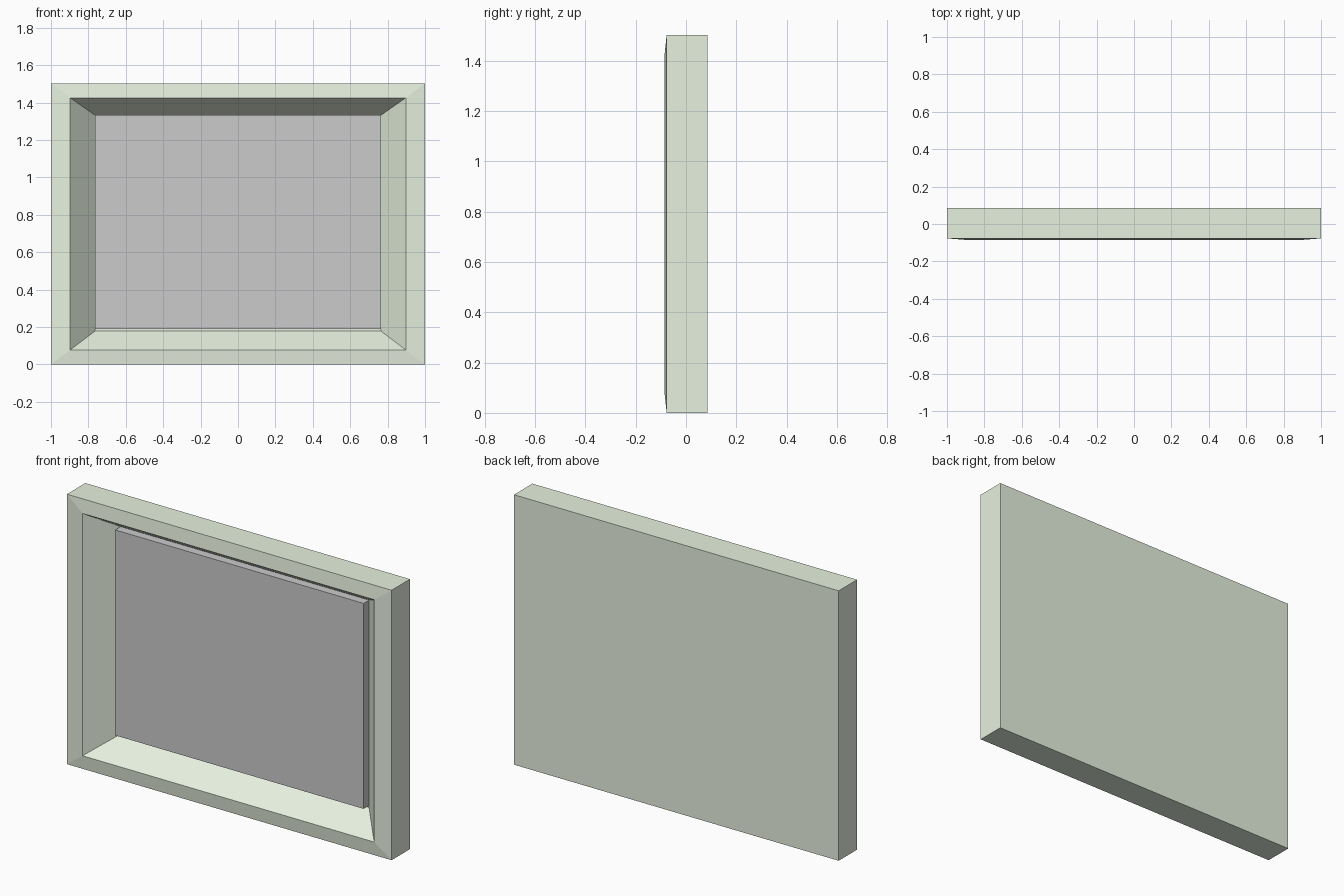
import bpy, bmesh

if "Cube" in bpy.data.objects:
    bpy.data.objects.remove(bpy.data.objects["Cube"])


def add_object(name, bm, color=None):
    bmesh.ops.recalc_face_normals(bm, faces=bm.faces)
    mesh = bpy.data.meshes.new(name)
    bm.to_mesh(mesh)
    bm.free()
    obj = bpy.data.objects.new(name, mesh)
    bpy.context.collection.objects.link(obj)
    if color:
        mat = bpy.data.materials.new(name + "_paint")
        mat.diffuse_color = color
        mat.use_nodes = True
        mat.node_tree.nodes["Principled BSDF"].inputs["Base Color"].default_value = mat.diffuse_color
        mesh.materials.append(mat)
    return obj


def loft_rings(rings):
    """Rectangular rings (half width, bottom z, top z, y), joined and capped."""
    bm = bmesh.new()
    loops = []
    for w, lo, hi, y in rings:
        loops.append([bm.verts.new((x, y, z)) for x, z in
                      ((-w, lo), (w, lo), (w, hi), (-w, hi))])
    for a, b in zip(loops, loops[1:]):
        for i in range(4):
            j = (i + 1) % 4
            bm.faces.new((a[i], a[j], b[j], b[i]))
    bm.faces.new(loops[0])
    bm.faces.new(loops[-1])
    return bm


# Frame: flat back, outer sides, shallow front bevel, sloped recess
add_object("frame", loft_rings([
    (1.0, 0.0, 1.503, 0.085),
    (1.0, 0.0, 1.503, -0.077),
    (0.898, 0.077, 1.426, -0.085),
    (0.765, 0.178, 1.333, 0.06),
]), (0.8, 0.88, 0.74, 1))

# Panel: thin slab standing proud of the recess floor
add_object("panel", loft_rings([
    (0.765, 0.189, 1.333, 0.065),
    (0.765, 0.189, 1.333, 0.012),
]))
